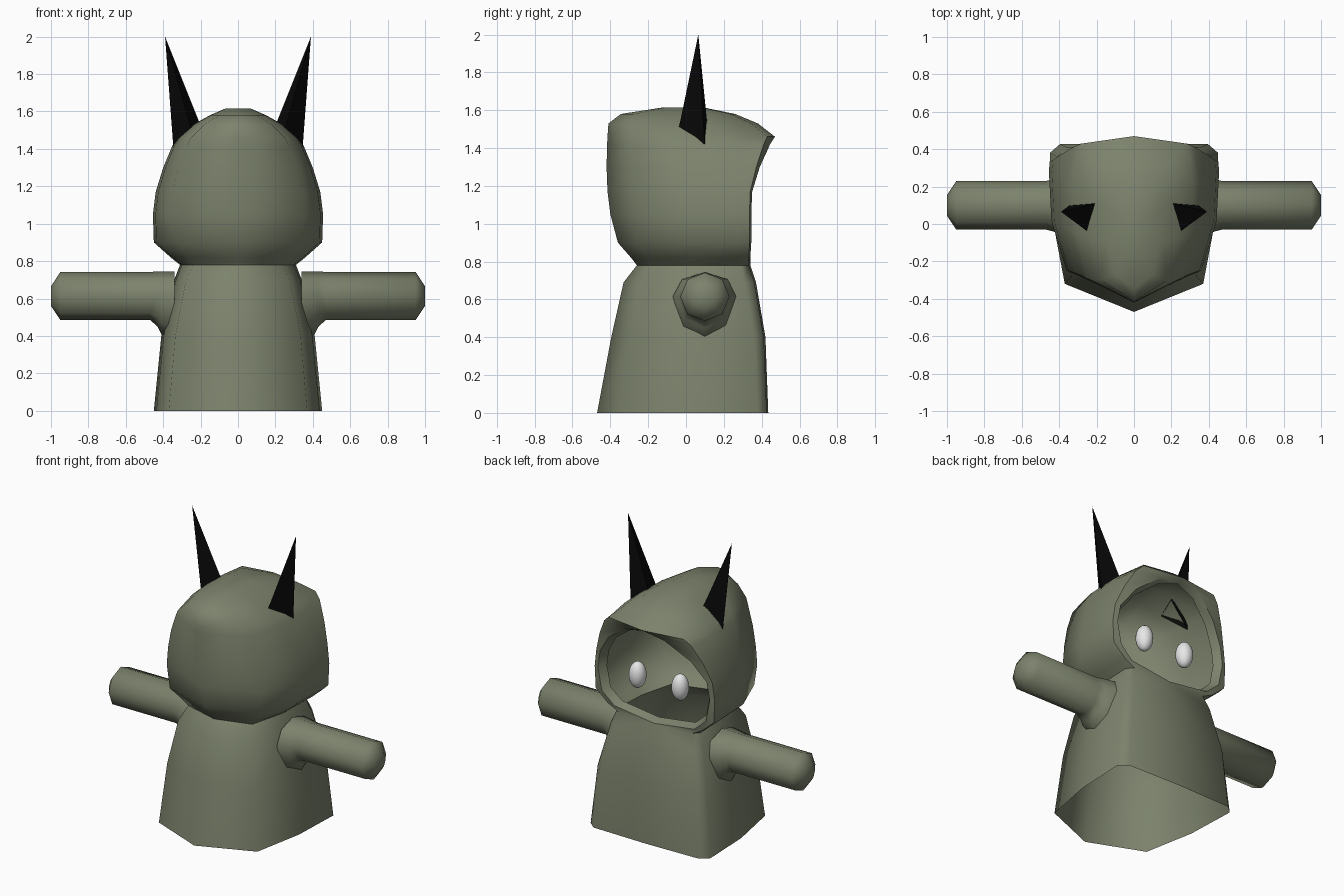
import bpy, bmesh, math
from mathutils import Vector

if "Cube" in bpy.data.objects:
    bpy.data.objects.remove(bpy.data.objects["Cube"])


def material(name, rgb):
    m = bpy.data.materials.new(name)
    m.diffuse_color = (*rgb, 1)
    m.use_nodes = True
    m.node_tree.nodes["Principled BSDF"].inputs["Base Color"].default_value = m.diffuse_color
    return m


OLIVE = material("olive_cloth", (0.20, 0.225, 0.15))
BLACK = material("black_horn", (0.003, 0.003, 0.003))
WHITE = material("white_eye", (0.8, 0.8, 0.8))


def make(name, verts, faces, mat, angle):
    """Half of a part, mirrored across x."""
    mesh = bpy.data.meshes.new(name)
    mesh.from_pydata(verts, [], faces)
    bm = bmesh.new()
    bm.from_mesh(mesh)
    bmesh.ops.remove_doubles(bm, verts=bm.verts, dist=0.0005)
    bmesh.ops.recalc_face_normals(bm, faces=bm.faces)
    bm.to_mesh(mesh)
    bm.free()
    mesh.materials.append(mat)
    ob = bpy.data.objects.new(name, mesh)
    bpy.context.collection.objects.link(ob)
    mod = ob.modifiers.new("mirror", 'MIRROR')
    mod.use_mirror_merge = True
    mod.merge_threshold = 0.001
    bpy.ops.object.select_all(action='DESELECT')
    ob.select_set(True)
    bpy.context.view_layer.objects.active = ob
    if angle:
        bpy.ops.object.shade_smooth_by_angle(angle=math.radians(angle))
    return ob


# Robe and hood: one row per height
# z, front y, shoulder x, shoulder y, half width, corner y, back end x, back end y
ROWS = [
    (0.00, -.47, .37, -.32, .45, .38, 0, .435),
    (0.40, -.395, .335, -.28, .41, .36, 0, .42),
    (0.69, -.33, .28, -.24, .345, .31, 0, .37),
    (0.78, -.26, .24, -.19, .31, .29, 0, .34),
    (0.82, -.29, .27, -.21, .36, .29, .30, .34),
    (0.90, -.36, .33, -.26, .45, .28, .39, .345),
    (1.05, -.40, .36, -.25, .455, .28, .42, .345),
    (1.17, -.415, .35, -.25, .44, .28, .40, .35),
    (1.30, -.42, .32, -.26, .40, .27, .31, .39),
    (1.42, -.417, .27, -.28, .35, .22, .15, .445),
    (1.46, -.415, .25, -.29, .32, .20, 0, .47),
    (1.53, -.41, .18, -.30, .24, .15, 0, .38),
    (1.58, -.345, .10, -.27, .15, .10, 0, .26),
    (1.615, -.12, .04, -.10, .07, .04, 0, .09),
]
verts, faces = [], []
for z, fy, sx, sy, w, cy, ex, ey in ROWS:
    verts += [(0, fy, z), (sx, sy, z), (w * .97, (sy + cy) / 2, z), (w, cy, z),
              (ex + (w - ex) * .88, cy + (ey - cy) * .85, z), (ex, ey, z)]
for r in range(len(ROWS) - 1):
    for c in range(5):
        a = r * 6 + c
        faces.append((a, a + 1, a + 7, a + 6))
top = (len(ROWS) - 1) * 6
faces.append(tuple(range(top, top + 6)))
# Lip turned inward around the face opening
first, last = 3, 10
base = len(verts)
for r in range(first, last + 1):
    x, y, z = verts[r * 6 + 5]
    verts.append((x * .92, y - .05, 1.12 + (z - 1.12) * .93))
for r in range(first, last):
    i = base + r - first
    faces.append((r * 6 + 5, i, i + 1, r * 6 + 11))
make("robe_and_hood", verts, faces, OLIVE, 60)

# Arms: eight-sided tubes, flared where they meet the robe
# x, side radius, upper radius, lower radius
ARM = [(.34, .17, .13, .24), (.41, .15, .13, .205), (.43, .14, .13, .165),
       (.47, .13, .127, .13), (.95, .13, .127, .13), (1.0, .055, .05, .055)]
verts, faces = [], []
for x, ry, up, down in ARM:
    for k in range(8):
        t = k * math.pi / 4
        s = math.sin(t)
        verts.append((x, .1 + ry * math.cos(t), .615 + s * (up if s > 0 else down)))
for r in range(len(ARM) - 1):
    for k in range(8):
        a, b = r * 8 + k, r * 8 + (k + 1) % 8
        faces.append((a, b, b + 8, a + 8))
end = (len(ARM) - 1) * 8
faces.append(tuple(range(end, end + 8)))
make("arms", verts, faces, OLIVE, 60)

# Horns: three-sided spikes, open at the base
tip = Vector((.39, .065, 2.0))
corners = [Vector(p) for p in ((.21, .11, 1.55), (.255, -.035, 1.52), (.345, .10, 1.40))]
horn = [tip] + [p + (p - tip) * .03 for p in corners]
make("horns", [tuple(p) for p in horn], [(0, 1, 2), (0, 2, 3), (0, 3, 1)], BLACK, 0)

# Eyes: tall ovals floating inside the hood
for side, label in ((1, "right_eye"), (-1, "left_eye")):
    bpy.ops.mesh.primitive_uv_sphere_add(segments=20, ring_count=12, radius=1,
                                         location=(side * .16, .29, 1.05))
    eye = bpy.context.object
    eye.name = label
    eye.scale = (.055, .055, .088)
    eye.data.materials.append(WHITE)
    bpy.ops.object.shade_smooth()
